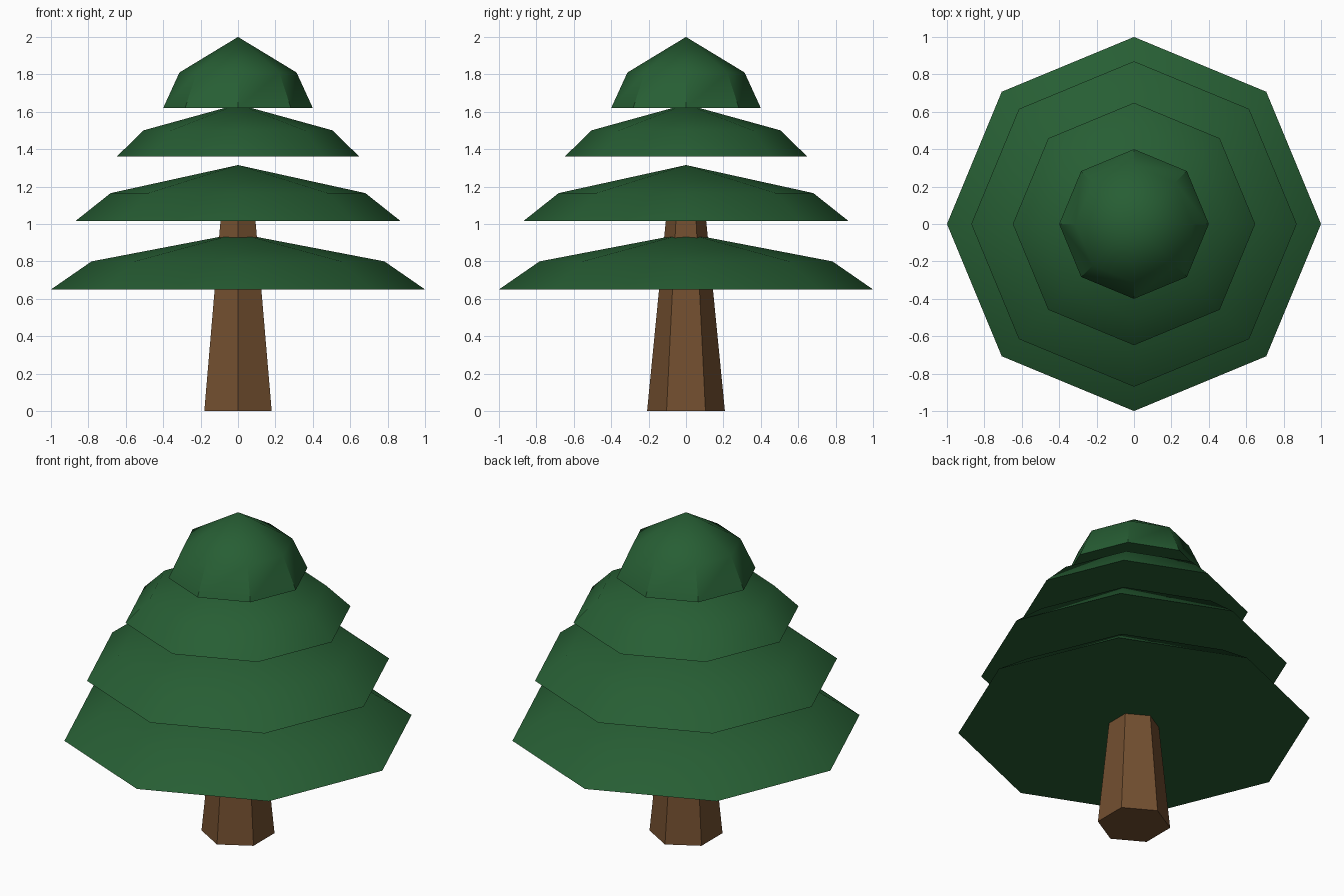
import bpy, bmesh
from math import sin, cos, pi, radians

cube = bpy.data.objects.get("Cube")
if cube:
    bpy.data.objects.remove(cube, do_unlink=True)


def make_material(name, rgb):
    mat = bpy.data.materials.new(name)
    mat.use_nodes = True
    mat.diffuse_color = (*rgb, 1)
    mat.node_tree.nodes["Principled BSDF"].inputs["Base Color"].default_value = (*rgb, 1)
    return mat


def lathe(name, profile, sides, mat, smooth_angle):
    """Stack regular rings from (radius, height) pairs; radius 0 ends in a point."""
    bm = bmesh.new()
    rings = []
    for radius, z in profile:
        if radius == 0:
            rings.append([bm.verts.new((0, 0, z))] * sides)
        else:
            # one corner always points to the front
            angles = [-pi / 2 + 2 * pi * i / sides for i in range(sides)]
            rings.append([bm.verts.new((radius * cos(a), radius * sin(a), z)) for a in angles])
    for low, high in zip(rings, rings[1:]):
        for i in range(sides):
            j = (i + 1) % sides
            corners = dict.fromkeys((low[i], low[j], high[j], high[i]))
            bm.faces.new(list(corners))
    bm.faces.new(rings[0][::-1])
    if profile[-1][0] > 0:
        bm.faces.new(rings[-1])
    bmesh.ops.recalc_face_normals(bm, faces=bm.faces)
    mesh = bpy.data.meshes.new(name)
    bm.to_mesh(mesh)
    bm.free()
    mesh.materials.append(mat)
    obj = bpy.data.objects.new(name, mesh)
    bpy.context.collection.objects.link(obj)
    bpy.ops.object.select_all(action="DESELECT")
    obj.select_set(True)
    bpy.context.view_layer.objects.active = obj
    bpy.ops.object.shade_smooth_by_angle(angle=radians(smooth_angle))
    return obj


bark = make_material("bark brown", (0.17, 0.078, 0.029))
needles = make_material("needle green", (0.02, 0.112, 0.034))

# Tapered six-sided trunk, ending inside the second tier
lathe("trunk", [(0.208, 0), (0.09, 1.2)], 6, bark, 30)

# Four domed foliage tiers: name, rim radius, rim height, dome height
tiers = [
    ("bottom_foliage", 1.0, 0.65, 0.30),
    ("lower_foliage", 0.87, 1.015, 0.30),
    ("upper_foliage", 0.648, 1.36, 0.28),
    ("top_foliage", 0.4, 1.62, 0.38),
]
for name, rim, base, height in tiers:
    profile = [(rim, base), (rim * 0.783, base + height / 2), (0, base + height)]
    lathe(name, profile, 8, needles, 36)
